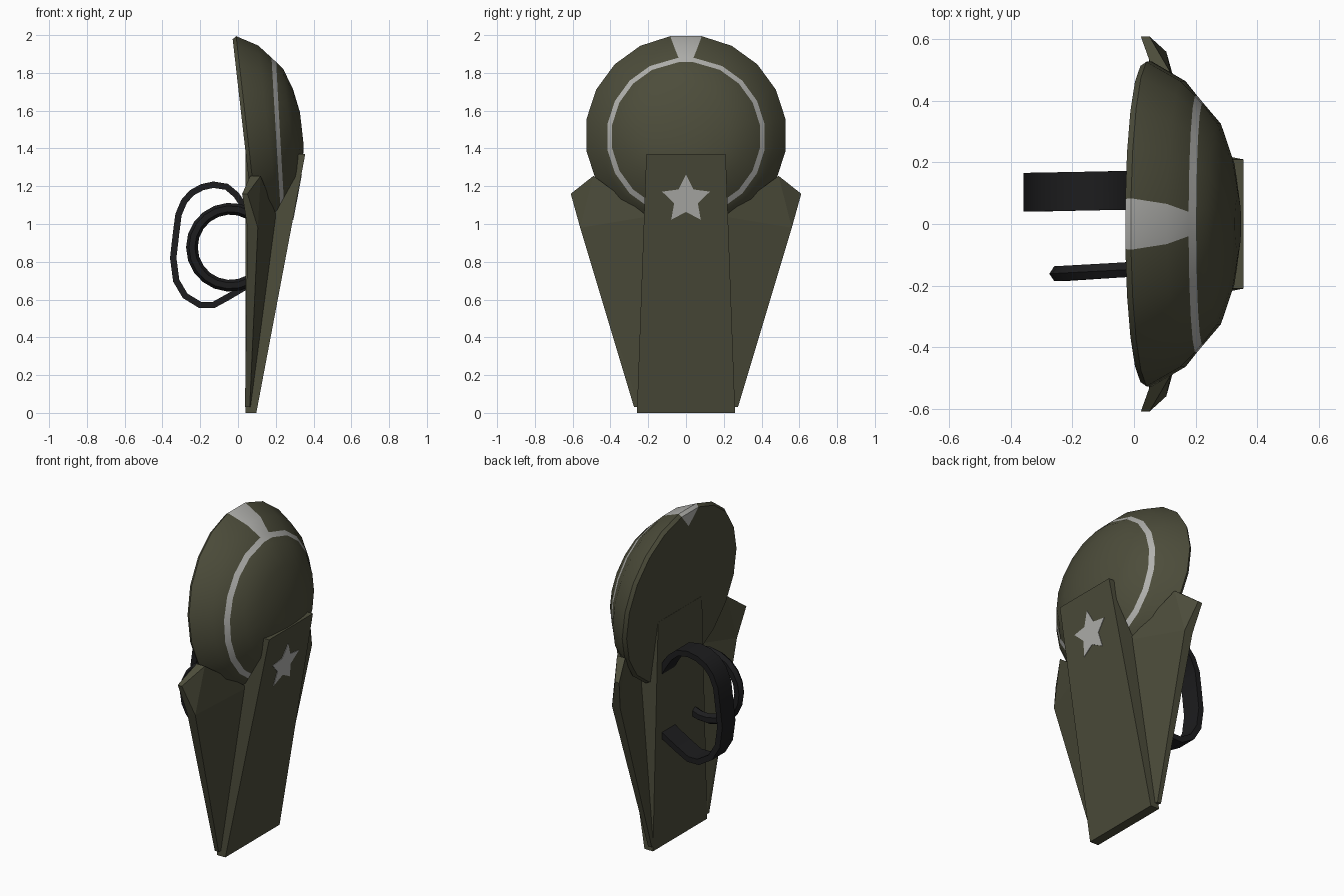
import bpy, bmesh, math
from mathutils import Vector

if "Cube" in bpy.data.objects:
    bpy.data.objects.remove(bpy.data.objects["Cube"])


def material(name, rgb):
    m = bpy.data.materials.new(name)
    m.diffuse_color = (*rgb, 1)
    m.use_nodes = True
    m.node_tree.nodes["Principled BSDF"].inputs["Base Color"].default_value = m.diffuse_color
    return m


OLIVE = material("olive_paint", (0.073, 0.073, 0.043))
PALE = material("pale_marking", (0.44, 0.44, 0.42))
BLACK = material("black_strap", (0.012, 0.012, 0.013))


def make(name, verts, faces, mats, indices=None, smooth=False):
    me = bpy.data.meshes.new(name)
    me.from_pydata([tuple(v) for v in verts], [], faces)
    for m in mats:
        me.materials.append(m)
    for p, i in zip(me.polygons, indices or []):
        p.material_index = i
    bm = bmesh.new()
    bm.from_mesh(me)
    bmesh.ops.recalc_face_normals(bm, faces=bm.faces)
    bm.to_mesh(me)
    bm.free()
    ob = bpy.data.objects.new(name, me)
    bpy.context.collection.objects.link(ob)
    if smooth:
        bpy.ops.object.select_all(action='DESELECT')
        ob.select_set(True)
        bpy.context.view_layer.objects.active = ob
        bpy.ops.object.shade_smooth_by_angle(angle=math.radians(32))
    return ob


# Tilted dome: (radius, height along axis, half angle of the top column);
# rows without a height form the painted ring, set slightly lower on the dome
N = 20
TILT = math.radians(6.5)
PROFILE = [(0.52, 0.0, 9), (0.534, 0.02, 9), (0.47, 0.13, 8), (0.422, None, 5.4),
           (0.396, None, 5.4), (0.33, 0.248, 9), (0.22, 0.287, 9), (0.09, 0.31, 9)]


def dome_point(r, h, a):
    y, u = r * math.sin(a), r * math.cos(a)
    if h is None:
        u -= 0.027
        h = 0.13 + (0.47 - math.hypot(y, u)) * 0.843
    return Vector((0.03 + h * math.cos(TILT) - u * math.sin(TILT), y,
                   1.468 + u * math.cos(TILT) + h * math.sin(TILT)))


verts, faces, idx = [], [], []
for r, h, top in PROFILE:
    for k in range(N):
        a = -9 + 18 * k
        a = {0: -top, 1: top}.get(k, a)
        verts.append(dome_point(r, h, math.radians(a)))
for j in range(len(PROFILE) - 1):
    for k in range(N):
        n = (k + 1) % N
        faces.append((j * N + k, j * N + n, (j + 1) * N + n, (j + 1) * N + k))
        idx.append(1 if j == 3 or (k == 0 and j < 3) else 0)
# front cap and back disc with its small pale notch
last = (len(PROFILE) - 1) * N
faces.append(tuple(range(last, last + N)))
idx.append(0)
notch = len(verts)
verts.append(dome_point(0.425, 0, 0))
faces += [(0, 1, notch), (notch, *range(1, N), 0)]
idx += [1, 0]
make("dome", verts, faces, [OLIVE, PALE], idx, smooth=True)

# Centre wedge: sloping front, upright back that emerges from the disc
plate = []
for z, y, front, back in [(0, 0.26, 0.097, 0.04), (1.37, 0.21, 0.356, 0.04)]:
    plate += [(back, -y, z), (front, -y, z), (front, y, z), (back, y, z)]
make("centre_plate", plate,
     [(0, 1, 2, 3), (4, 5, 6, 7), (0, 1, 5, 4), (1, 2, 6, 5), (2, 3, 7, 6), (3, 0, 4, 7)],
     [OLIVE])

# Star marking, a thin plate on the centre plate
star = []
for off in (0.003, -0.003):
    for k in range(10):
        r = 0.133 if k % 2 == 0 else 0.066
        a = k * math.pi / 5
        z = 1.13 + r * math.cos(a)
        star.append((0.097 + 0.259 * z / 1.37 + off, r * math.sin(a), z))
make("star_marking", star,
     [tuple(range(10)), tuple(range(10, 20))]
     + [(k, (k + 1) % 10, 10 + (k + 1) % 10, 10 + k) for k in range(10)], [PALE])

# Swept-back side wings
WING = [(0.05, 0.61, 1.16), (0.12, 0.49, 1.255), (0.205, 0.20, 1.04),
        (0.068, 0.25, 0.03), (0.062, 0.275, 0.03), (0.105, 0.56, 0.98)]
DEPTH = [0.028, 0.055, 0.05, 0.028, 0.025, 0.055]
TRIS = [(0, 1, 5), (1, 2, 5), (2, 3, 5), (3, 4, 5)]
for side, label in ((1, "left"), (-1, "right")):
    v = [(x, side * y, z) for x, y, z in WING]
    v += [(x - d, side * y, z) for (x, y, z), d in zip(WING, DEPTH)]
    f = TRIS + [tuple(i + 6 for i in reversed(t)) for t in TRIS]
    f += [(i, (i + 1) % 6, (i + 1) % 6 + 6, i + 6) for i in range(6)]
    make("side_wing_" + label, v, f, [OLIVE])


# Straps: sweep a cross-section (in-plane offset, y offset) along an x-z path
def sweep(name, path, section):
    m = len(section)
    v, f = [], []
    for i, p in enumerate(path):
        t = Vector(path[min(i + 1, len(path) - 1)]) - Vector(path[max(i - 1, 0)])
        n = Vector((-t.z, 0, t.x)).normalized()
        v += [Vector(p) + n * a + Vector((0, b, 0)) for a, b in section]
    for i in range(len(path) - 1):
        for k in range(m):
            l = (k + 1) % m
            f.append((i * m + k, i * m + l, (i + 1) * m + l, (i + 1) * m + k))
    f += [tuple(range(m)), tuple(range(len(v) - m, len(v)))]
    make(name, v, f, [BLACK], smooth=True)


ARM = [(0.06, 1.04), (0.03, 1.095), (-0.01, 1.155), (-0.06, 1.197), (-0.13, 1.208),
       (-0.19, 1.195), (-0.245, 1.165), (-0.285, 1.12), (-0.315, 1.05), (-0.328, 0.95),
       (-0.343, 0.82), (-0.327, 0.70), (-0.28, 0.62), (-0.20, 0.571), (-0.13, 0.571),
       (-0.05, 0.615), (0.05, 0.675)]
sweep("arm_strap", [(x, 0.11 + 0.02 * x, z) for x, z in ARM],
      [(-0.017, -0.063), (0.017, -0.063), (0.017, 0.063), (-0.017, 0.063)])

grip = []
for k in range(15):
    a = math.radians(60 + 240 * k / 14)
    x = -0.04 + 0.204 * math.cos(a)
    grip.append((x, -0.147 + 0.06 * x, 0.877 + 0.204 * math.sin(a)))
sweep("hand_grip", grip, [(0.031 * math.cos(k * math.pi / 3), 0.028 * math.sin(k * math.pi / 3))
                          for k in range(6)])
